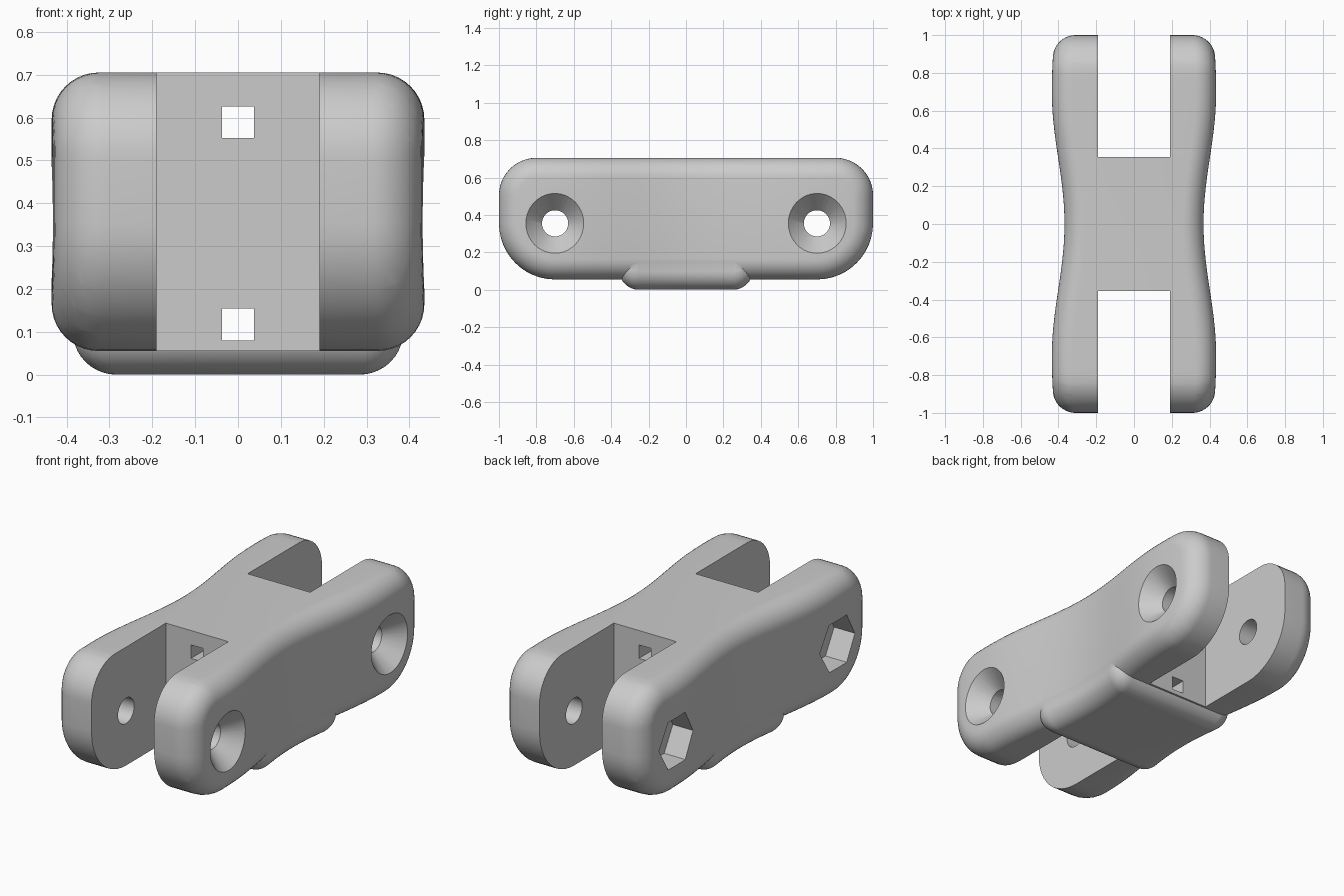
import bpy, bmesh
from math import pi, sin, cos, sqrt
from mathutils import Matrix, Vector

if "Cube" in bpy.data.objects:
    bpy.data.objects.remove(bpy.data.objects["Cube"])

grey = bpy.data.materials.new("plain_grey")
grey.use_nodes = True
colour = (0.6, 0.6, 0.6, 1)
grey.diffuse_color = colour
grey.node_tree.nodes["Principled BSDF"].inputs["Base Color"].default_value = colour

SLOT = 0.355      # slot end distance from the middle
HOLE_Y, HOLE_Z = 0.7, 0.355


def half_width(y):
    """Waisted plan outline."""
    y = abs(y)
    if y < 0.7:
        return 0.4015 - 0.0335 * cos(pi * y / 0.7)
    return 0.435 - 0.015 * ((y - 0.7) / 0.3) ** 2


def profile(half, z0, z1, r_low, r_top, inset, steps=12):
    """Side outline with rounded corners, moved inwards by inset."""
    pts = []
    corners = ((1, z0, r_low, -0.5), (1, z1, r_top, 0), (-1, z1, r_top, 0.5), (-1, z0, r_low, 1))
    for side, z, r, start in corners:
        cy = side * (half - r)
        cz = z + r if z == z0 else z - r
        rad = max(r - inset, 0.002)
        for i in range(steps + 1):
            a = pi * (start + 0.5 * i / steps)
            pts.append((cy + rad * cos(a), cz + rad * sin(a)))
    return pts


def finish(name, bm):
    bmesh.ops.recalc_face_normals(bm, faces=bm.faces)
    mesh = bpy.data.meshes.new(name)
    bm.to_mesh(mesh)
    bm.free()
    obj = bpy.data.objects.new(name, mesh)
    mesh.materials.append(grey)
    bpy.context.collection.objects.link(obj)
    return obj


def pillow(name, half, z0, z1, r_low, r_top, fillet, shrink=0.0, steps=10):
    """Waisted slab with filleted side edges."""
    bm = bmesh.new()
    rings = []
    for side in (-1, 1):
        for i in range(steps + 1):
            a = pi / 2 * (i / steps if side == 1 else 1 - i / steps)
            inset = fillet * (1 - cos(a))
            x = side * (1 - fillet * (1 - sin(a)))
            rings.append([bm.verts.new((x, y, z)) for y, z in
                          profile(half, z0, z1, r_low, r_top, inset)])
    for a, b in zip(rings, rings[1:]):
        for i in range(len(a)):
            j = (i + 1) % len(a)
            bm.faces.new((a[i], a[j], b[j], b[i]))
    bm.faces.new(rings[0])
    bm.faces.new(rings[-1])
    # Slice across the length so the sides can follow the waist
    count = 40
    for i in range(1, count):
        y = half * (2 * i / count - 1)
        bmesh.ops.bisect_plane(bm, geom=bm.verts[:] + bm.edges[:] + bm.faces[:],
                               plane_co=(0, y, 0), plane_no=(0, 1, 0), dist=1e-5)
    for v in bm.verts:
        shift = half_width(v.co.y) - shrink - 1
        v.co.x += shift if v.co.x > 0 else -shift
    bmesh.ops.remove_doubles(bm, verts=bm.verts, dist=1e-5)
    return finish(name, bm)


def box(name, lo, hi):
    bm = bmesh.new()
    bmesh.ops.create_cube(bm, size=1)
    lo, hi = Vector(lo), Vector(hi)
    for v in bm.verts:
        v.co = (lo + hi) / 2 + v.co * (hi - lo)
    return finish(name, bm)


def spindle(name, x0, x1, r0, r1, y, sides=40):
    """Cone or prism lying along x."""
    bm = bmesh.new()
    place = Matrix.Translation(((x0 + x1) / 2, y, HOLE_Z)) @ Matrix.Rotation(pi / 2, 4, "Y")
    bmesh.ops.create_cone(bm, cap_ends=True, segments=sides, radius1=r0, radius2=r1,
                          depth=x1 - x0, matrix=place)
    return finish(name, bm)


def combine(body, tool, operation="DIFFERENCE"):
    tool.hide_render = True
    mod = body.modifiers.new(tool.name, "BOOLEAN")
    mod.operation, mod.solver, mod.object = operation, "EXACT", tool
    bpy.ops.object.select_all(action="DESELECT")
    bpy.context.view_layer.objects.active = body
    body.select_set(True)
    bpy.ops.object.modifier_apply(modifier=mod.name)
    bpy.data.objects.remove(tool)


# Main body with the raised pad under its middle
body = pillow("link_body", 1.0, 0.055, 0.705, 0.3, 0.2, 0.11)
pad = pillow("bottom_pad", SLOT + 0.002, 0.0, 0.35, 0.105, 0.105, 0.1, shrink=0.003)
combine(body, pad, "UNION")

for s in (-1, 1):
    # Fork slot
    ends = sorted((s * SLOT, s * 1.2))
    combine(body, box("slot", (-0.19, ends[0], -0.2), (0.19, ends[1], 1)))
    # Pin hole, countersink on the left, nut pocket on the right
    y = s * HOLE_Y
    combine(body, spindle("pin_hole", -0.6, 0.6, 0.07, 0.07, y))
    combine(body, spindle("countersink", 0.335, 0.455, 0.07, 0.178, y))
    combine(body, spindle("nut_pocket", -0.6, -0.305, 0.15, 0.15, y, 6))

# Square cord tunnels
for z in (0.08, 0.552):
    combine(body, box("tunnel", (-0.037, -0.6, z), (0.037, 0.6, z + 0.074)))

bpy.ops.object.shade_smooth_by_angle(angle=pi / 6)
